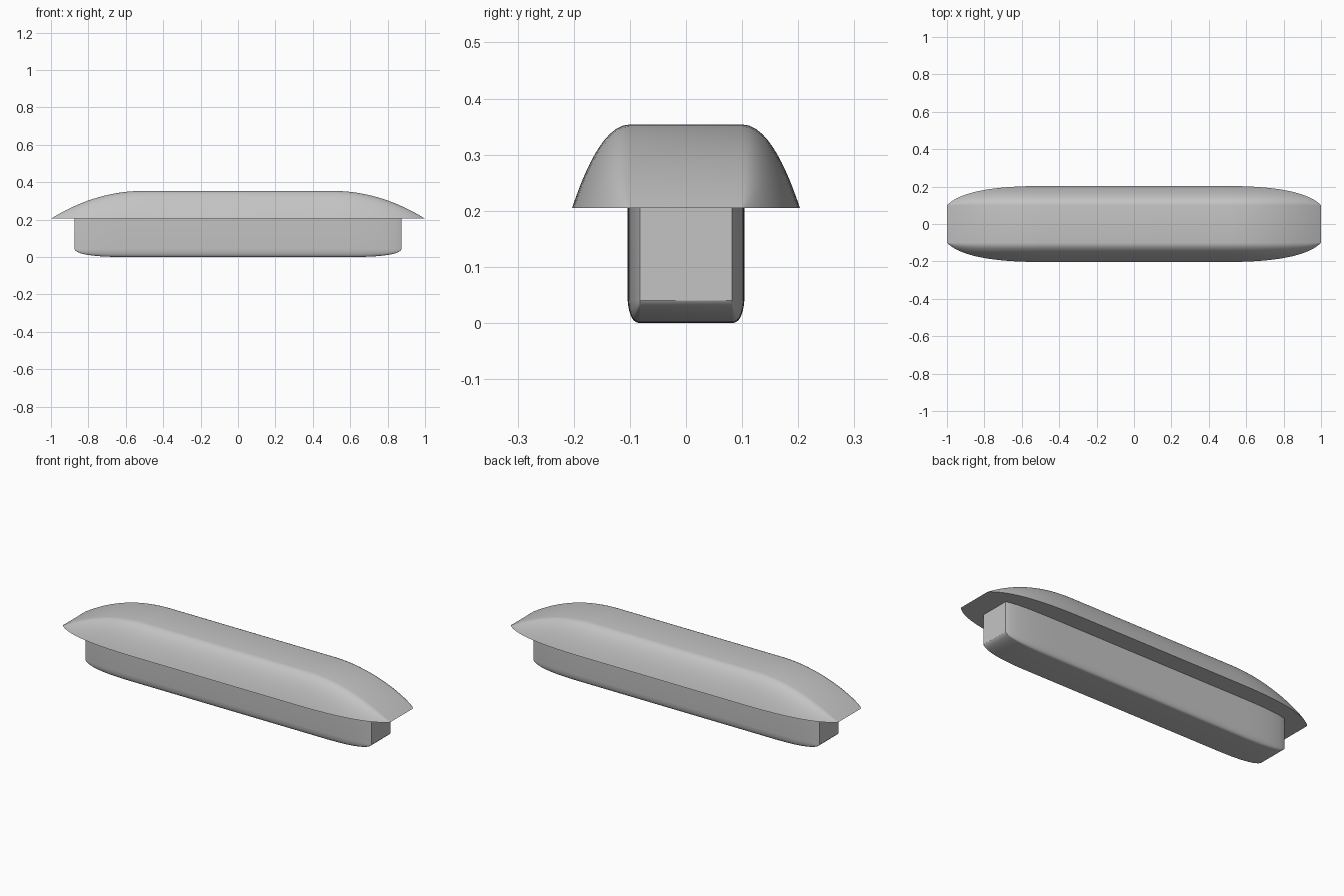
import bpy, bmesh, math

if "Cube" in bpy.data.objects:
    bpy.data.objects.remove(bpy.data.objects["Cube"], do_unlink=True)

grey = bpy.data.materials.new("plain grey")
grey.use_nodes = True
colour = (0.55, 0.55, 0.55, 1)
grey.diffuse_color = colour
grey.node_tree.nodes["Principled BSDF"].inputs["Base Color"].default_value = colour


def fall(s, k):
    """Drop of a parabolic shoulder: 0 at s=0, 1 at s=1; larger k is rounder."""
    s = min(max(s, 0), 1)
    return (s / (k + math.sqrt(k * k + (1 - 2 * k) * s))) ** 2


def domed_bar(name, length, straight, inner, outer, base, rim, crown, k_plan, k_crown, k_side):
    """Bar with a flat crown strip, curved flanks and shoulders at both ends."""
    steps, flank = 24, 16
    half = [straight + (length - straight) * (1 - (1 - i / steps) ** 2)
            for i in range(steps + 1)]
    stations = [-x for x in reversed(half)] + half
    bm = bmesh.new()
    rings = []
    for x in stations:
        s = (abs(x) - straight) / (length - straight)
        width = (outer - inner) * (1 - fall(s, k_plan))
        top = rim + (crown - rim) * (1 - fall(s, k_crown))
        side = [(inner + width, base)]
        for j in range(flank + 1):
            u = 1 - (j / flank) ** 2
            side.append((inner + width * u, rim + (top - rim) * (1 - fall(u, k_side))))
        section = side + [(-y, z) for y, z in reversed(side)]
        rings.append([bm.verts.new((x, y, z)) for y, z in section])
    n = len(rings[0])
    for a, b in zip(rings, rings[1:]):
        for j in range(n):
            m = (j + 1) % n
            bm.faces.new((a[j], a[m], b[m], b[j]))
    if abs(base - rim) > 0.001:
        bm.faces.new(rings[0])
        bm.faces.new(rings[-1])
    bmesh.ops.remove_doubles(bm, verts=bm.verts, dist=0.00002)
    bmesh.ops.dissolve_degenerate(bm, edges=bm.edges, dist=0.00002)
    bmesh.ops.recalc_face_normals(bm, faces=bm.faces)
    mesh = bpy.data.meshes.new(name)
    bm.to_mesh(mesh)
    bm.free()
    obj = bpy.data.objects.new(name, mesh)
    bpy.context.collection.objects.link(obj)
    mesh.materials.append(grey)
    bpy.ops.object.select_all(action="DESELECT")
    obj.select_set(True)
    bpy.context.view_layer.objects.active = obj
    bpy.ops.object.shade_smooth_by_angle(angle=math.radians(30))
    return obj


# Wide domed cap with a sharp flat rim
domed_bar("cap", 1.0, 0.5, 0.1, 0.203, 0.205, 0.205, 0.354, 0.8, 0.52, 0.52)
# Narrow stem below, rounded along its underside
domed_bar("stem", 0.873, 0.6, 0.082, 0.104, 0.205, 0.04, 0.0, 0.8, 0.92, 0.85)
